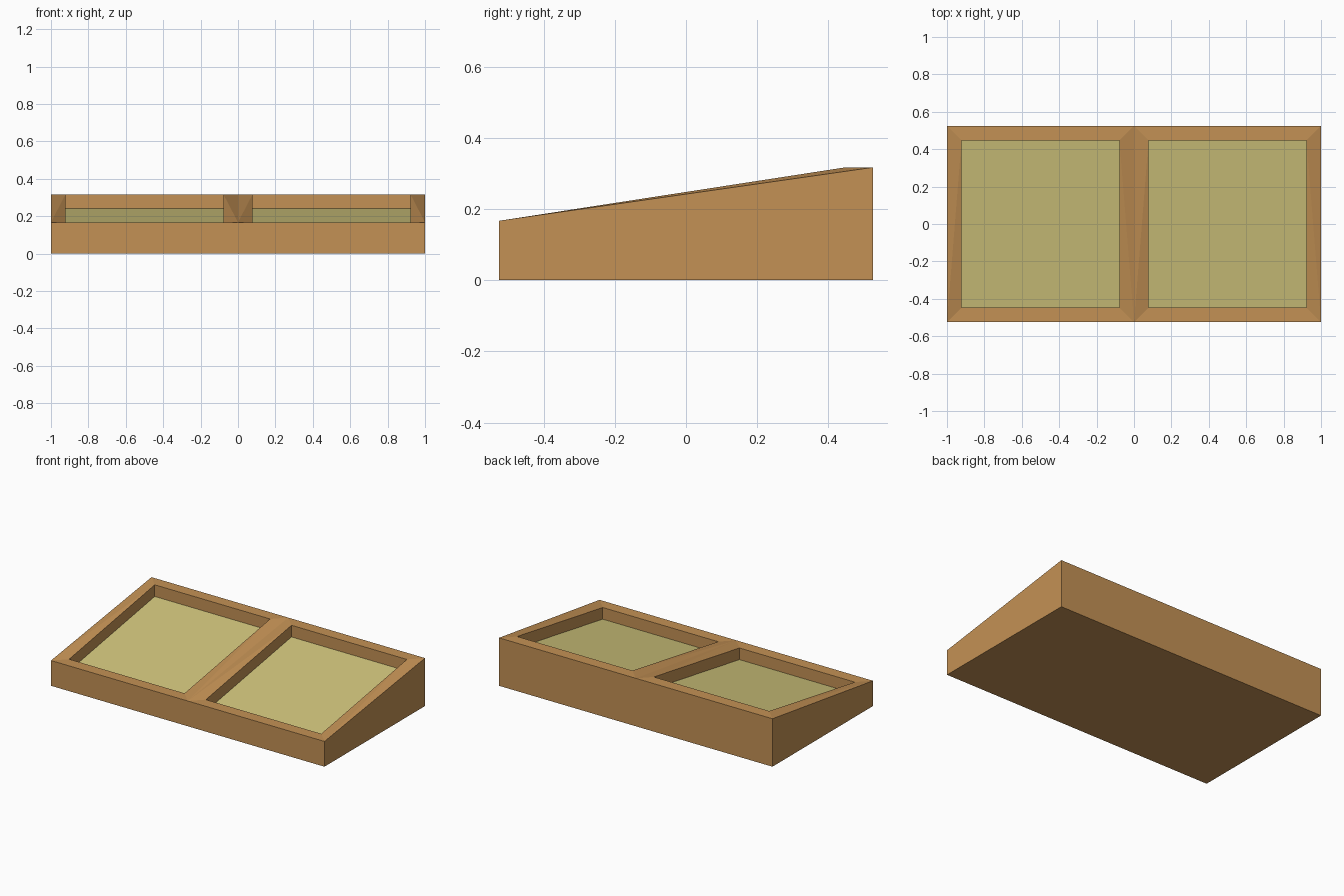
import bpy
import bmesh

old = bpy.data.objects.get("Cube")
if old:
    bpy.data.objects.remove(old, do_unlink=True)

HALF_DEPTH = 0.525       # outer half depth in y
RAIL = 0.078             # rail width
FRONT_Z, BACK_Z = 0.167, 0.317
RECESS = 0.077           # depth of the panels below the rim


def material(name, color):
    mat = bpy.data.materials.new(name)
    mat.use_nodes = True
    mat.diffuse_color = (*color, 1)
    mat.node_tree.nodes["Principled BSDF"].inputs["Base Color"].default_value = (*color, 1)
    return mat


def ring(x0, x1, half_depth, front_z, back_z):
    """Four corners, counter-clockwise from the front left."""
    return [(x0, -half_depth, front_z), (x1, -half_depth, front_z),
            (x1, half_depth, back_z), (x0, half_depth, back_z)]


def make_object(name, faces, mat):
    bm = bmesh.new()
    for face in faces:
        bm.faces.new([bm.verts.new(p) for p in face])
    bmesh.ops.remove_doubles(bm, verts=bm.verts, dist=0.0001)
    mesh = bpy.data.meshes.new(name)
    bm.to_mesh(mesh)
    bm.free()
    mesh.materials.append(mat)
    obj = bpy.data.objects.new(name, mesh)
    bpy.context.collection.objects.link(obj)
    return obj


def band(lower, upper, i):
    j = (i + 1) % 4
    return [lower[i], lower[j], upper[j], upper[i]]


wood = material("tan wood", (0.55, 0.284, 0.09))
pale = material("pale straw", (0.635, 0.555, 0.2))

# Outer skin of the wedge: underside and four walls
base = ring(-1, 1, HALF_DEPTH, 0, 0)
top = ring(-1, 1, HALF_DEPTH, FRONT_Z, BACK_Z)
frame = [base[::-1]] + [band(base, top, i) for i in range(4)]

# Two mitred frames side by side, each with a sunken sloping panel
for side, x0 in (("right", -1), ("left", 0)):
    x1 = x0 + 1
    depth = HALF_DEPTH - RAIL
    outer = ring(x0, x1, HALF_DEPTH, FRONT_Z, BACK_Z)
    rim = ring(x0 + RAIL, x1 - RAIL, depth, FRONT_Z, BACK_Z)
    floor = [(x, y, z - RECESS) for x, y, z in rim]
    for i in range(4):
        a, b, c, d = band(outer, rim, i)
        if i == 1:      # twisted side rails fold from outer front to inner back
            frame += [[a, b, c], [a, c, d]]
        elif i == 3:
            frame += [[a, b, d], [b, c, d]]
        else:
            frame.append([a, b, c, d])
        frame.append(band(rim, floor, i))
    make_object(side + "_panel", [floor], pale)

make_object("wedge_frame", frame, wood)
